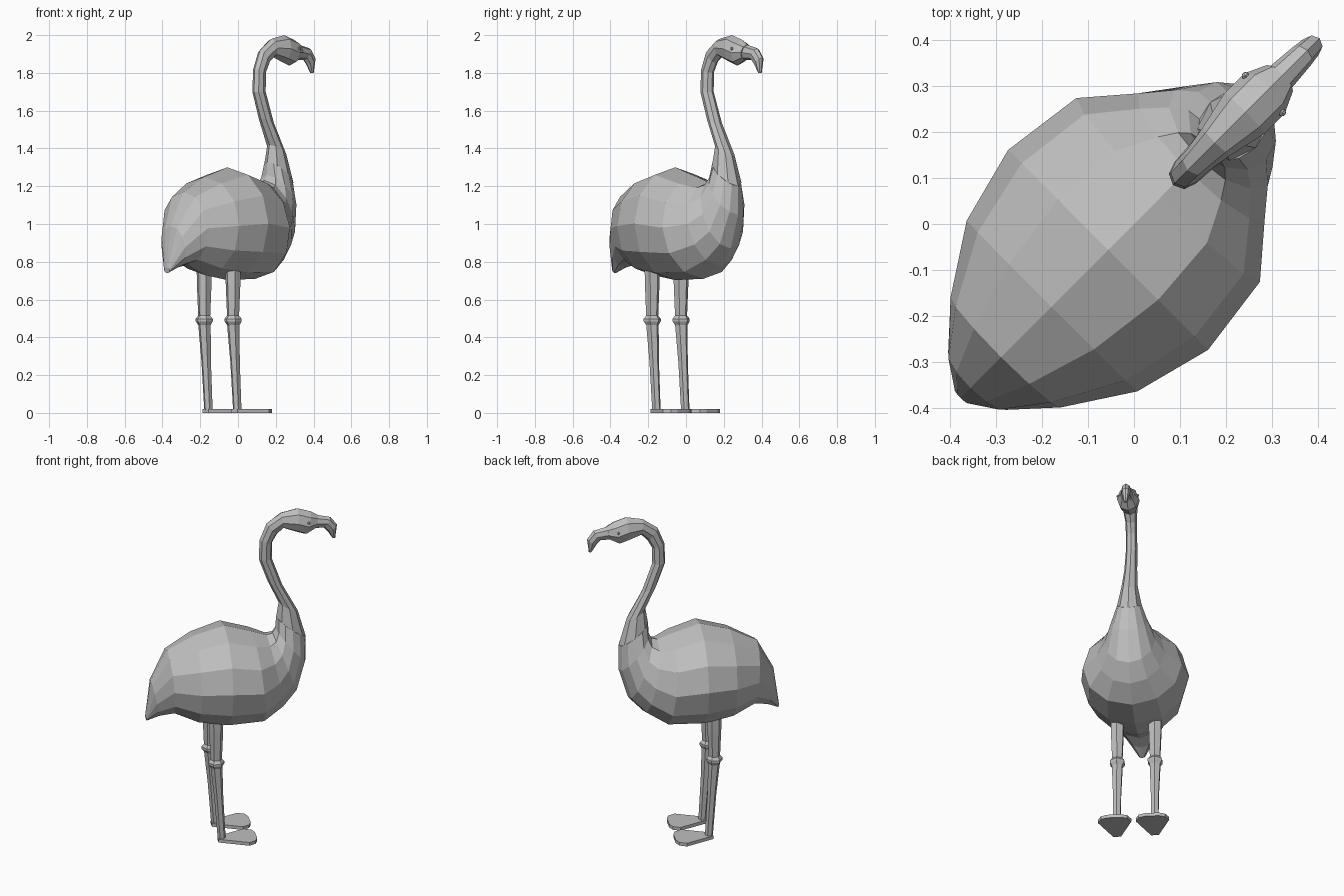
import bpy, bmesh, math
from mathutils import Vector, Matrix

cube = bpy.data.objects.get("Cube")
if cube:
    bpy.data.objects.remove(cube)

grey = bpy.data.materials.new("plain_grey")
grey.use_nodes = True
grey.diffuse_color = (0.52, 0.52, 0.52, 1)
grey.node_tree.nodes["Principled BSDF"].inputs["Base Color"].default_value = grey.diffuse_color

# The bird heads diagonally, so parts are laid out along its own heading
TURN = Matrix.Rotation(math.radians(45), 4, 'Z')


def finish(name, bm):
    bmesh.ops.recalc_face_normals(bm, faces=bm.faces)
    bm.transform(TURN)
    mesh = bpy.data.meshes.new(name)
    bm.to_mesh(mesh)
    bm.free()
    mesh.materials.append(grey)
    obj = bpy.data.objects.new(name, mesh)
    bpy.context.collection.objects.link(obj)
    return obj


def loft(name, sections, sides, side=0.0):
    """Skin rings given as (upper point, lower point, half width) on the mid plane."""
    bm = bmesh.new()
    rings = []
    for s1, z1, s2, z2, width in sections:
        a, b = Vector((s1, side, z1)), Vector((s2, side, z2))
        mid, half = (a + b) / 2, (a - b) / 2
        ring = []
        for i in range(sides):
            ang = math.tau * i / sides
            ring.append(bm.verts.new(mid + half * math.cos(ang) + Vector((0, width * math.sin(ang), 0))))
        rings.append(ring)
    for r, q in zip(rings, rings[1:]):
        for i in range(sides):
            j = (i + 1) % sides
            bm.faces.new((r[i], r[j], q[j], q[i]))
    bm.faces.new(rings[0])
    bm.faces.new(rings[-1])
    return finish(name, bm)


# Body from tail tip to the chest
loft("body", [
    (-.535, .77, -.53, .74, .02),
    (-.505, .99, -.46, .768, .09),
    (-.41, 1.17, -.38, .785, .17),
    (-.255, 1.25, -.25, .73, .263),
    (-.08, 1.30, -.08, .703, .308),
    (.08, 1.25, .13, .71, .283),
    (.165, 1.22, .25, .78, .195),
    (.20, 1.23, .335, .87, .145),
    (.215, 1.26, .39, 1.05, .105),
    (.22, 1.33, .39, 1.2, .07),
], 12)

# Curved neck and head
loft("neck_and_head", [
    (.22, 1.33, .39, 1.2, .07),
    (.235, 1.42, .345, 1.36, .047),
    (.17, 1.56, .255, 1.53, .037),
    (.12, 1.70, .195, 1.70, .033),
    (.125, 1.82, .197, 1.80, .032),
    (.165, 1.92, .225, 1.85, .033),
    (.25, 1.98, .26, 1.885, .043),
    (.345, 2.0, .335, 1.855, .062),
    (.42, 1.975, .385, 1.838, .062),
    (.46, 1.95, .44, 1.868, .04),
], 8)

# Hooked beak
loft("beak", [
    (.455, 1.95, .44, 1.868, .034),
    (.535, 1.93, .495, 1.868, .028),
    (.572, 1.88, .518, 1.842, .024),
    (.562, 1.80, .545, 1.80, .01),
], 8)

for label, side in (("left", 1), ("right", -1)):
    # Eye bump
    bm = bmesh.new()
    bmesh.ops.create_icosphere(bm, subdivisions=1, radius=.009)
    bmesh.ops.translate(bm, verts=bm.verts, vec=(.40, side * .057, 1.928))
    finish(label + "_eye", bm)

    # Leg with a knobbly joint: centre, height, radius
    leg = [(-.145, .80, .042), (-.145, .68, .04), (-.145, .515, .033), (-.145, .498, .047),
           (-.145, .485, .047), (-.143, .465, .034), (-.13, .27, .026), (-.113, .01, .023)]
    loft(label + "_leg", [(c + r, z, c - r, z, r) for c, z, r in leg], 6, side * .108)

    # Flat webbed foot, widening forwards
    bm = bmesh.new()
    half = [(-.135, .022), (.03, .095), (.07, .075), (.085, .04)]
    outline = half + [(s, -w) for s, w in reversed(half)]
    sole = bm.faces.new([bm.verts.new((s, side * .108 + w, 0)) for s, w in outline])
    top = bmesh.ops.extrude_face_region(bm, geom=[sole])
    bmesh.ops.translate(bm, vec=(0, 0, .02),
                        verts=[v for v in top["geom"] if isinstance(v, bmesh.types.BMVert)])
    finish(label + "_foot", bm)
